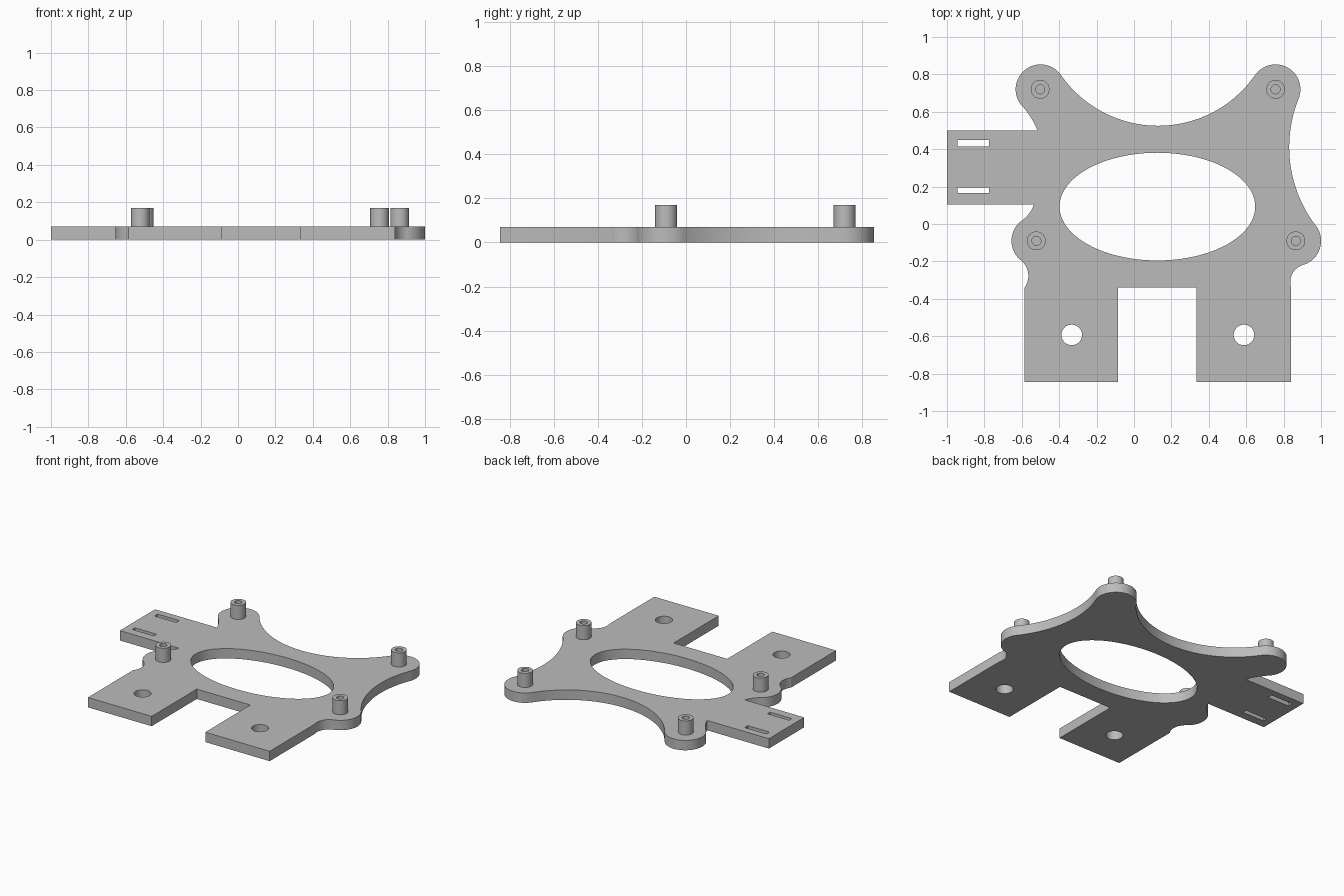
import bpy
import bmesh
import math
from mathutils import Vector

PLATE_TOP = 0.07
POST_TOP = 0.17

cube = bpy.data.objects.get("Cube")
if cube:
    bpy.data.objects.remove(cube, do_unlink=True)

grey = bpy.data.materials.new("plain_grey")
grey.use_nodes = True
colour = (0.5, 0.5, 0.5, 1)
grey.diffuse_color = colour
grey.node_tree.nodes["Principled BSDF"].inputs["Base Color"].default_value = colour


def arc_through(a, m, b, steps=28):
    """Points on the circular arc from a through m to b, leaving out a."""
    a, m, b = Vector(a), Vector(m), Vector(b)
    u, v = m - a, b - a
    d = 2 * u.cross(v)
    centre = a + Vector((v.y * u.dot(u) - u.y * v.dot(v),
                         u.x * v.dot(v) - v.x * u.dot(u))) / d
    turn = math.tau if d > 0 else -math.tau
    start, end = a - centre, b - centre
    sweep = (math.atan2(end.y, end.x) - math.atan2(start.y, start.x)) % turn
    points = []
    for i in range(1, steps + 1):
        angle = math.atan2(start.y, start.x) + sweep * i / steps
        points.append(centre + start.length * Vector((math.cos(angle), math.sin(angle))))
    return points


def ellipse(x, y, rx, ry, steps=48):
    angles = [math.tau * i / steps for i in range(steps)]
    return [(x + rx * math.cos(t), y + ry * math.sin(t)) for t in angles]


def slot(x0, x1, y0, y1):
    return [(x0, y0), (x1, y0), (x1, y1), (x0, y1)]


def extrude_profile(name, loops, bottom, top):
    """Fill the first loop, with the others as holes, and give it thickness."""
    bm = bmesh.new()
    edges = []
    for loop in loops:
        verts = [bm.verts.new((p[0], p[1], bottom)) for p in loop]
        edges += [bm.edges.new((v, verts[i - 1])) for i, v in enumerate(verts)]
    bmesh.ops.triangle_fill(bm, use_beauty=True, edges=edges)
    result = bmesh.ops.extrude_face_region(bm, geom=bm.faces[:], use_keep_orig=True)
    raised = [g for g in result["geom"] if isinstance(g, bmesh.types.BMVert)]
    bmesh.ops.translate(bm, verts=raised, vec=(0, 0, top - bottom))
    bmesh.ops.recalc_face_normals(bm, faces=bm.faces[:])
    mesh = bpy.data.meshes.new(name)
    bm.to_mesh(mesh)
    bm.free()
    mesh.materials.append(grey)
    obj = bpy.data.objects.new(name, mesh)
    bpy.context.collection.objects.link(obj)
    bpy.ops.object.select_all(action="DESELECT")
    obj.select_set(True)
    bpy.context.view_layer.objects.active = obj
    bpy.ops.object.shade_smooth_by_angle(angle=math.radians(30))
    return obj


# Plate outline: one point is a straight edge, two are an arc (middle, end)
path = [
    # front legs
    [(-0.585, -0.845)], [(-0.085, -0.845)], [(-0.085, -0.34)], [(0.335, -0.34)],
    [(0.335, -0.845)], [(0.84, -0.845)], [(0.84, -0.34)],
    # left side lobes
    [(0.85, -0.26), (0.91, -0.217)], [(1.0, -0.09), (0.965, 0.0)],
    [(0.83, 0.4), (0.88, 0.67)], [(0.851, 0.814), (0.65, 0.8)],
    # back curve and right back lobe
    [(0.125, 0.525), (-0.393, 0.8)], [(-0.594, 0.814), (-0.61, 0.645)],
    [(-0.555, 0.575), (-0.515, 0.5)],
    # side tab
    [(-1, 0.5)], [(-1, 0.105)], [(-0.535, 0.105)],
    # right front lobe
    [(-0.56, 0.057), (-0.6, 0.018)], [(-0.655, -0.09), (-0.6, -0.198)],
    [(-0.565, -0.275), (-0.585, -0.34)],
]
outline = []
for step in path:
    outline += step if len(step) == 1 else arc_through(outline[-1], *step)

# Plate with central opening, leg holes and tab slots
openings = [
    ellipse(0.125, 0.093, 0.523, 0.288, 96),
    ellipse(-0.333, -0.593, 0.055, 0.055),
    ellipse(0.588, -0.593, 0.055, 0.055),
    slot(-0.945, -0.775, 0.415, 0.45),
    slot(-0.945, -0.775, 0.165, 0.195),
]
extrude_profile("mounting_plate", [outline] + openings, 0, PLATE_TOP)

# Hollow standoff posts
posts = {
    "back_right_post": (-0.502, 0.72),
    "back_left_post": (0.757, 0.72),
    "front_right_post": (-0.522, -0.09),
    "front_left_post": (0.865, -0.09),
}
for name, (x, y) in posts.items():
    rings = [ellipse(x, y, r, r) for r in (0.05, 0.024)]
    extrude_profile(name, rings, PLATE_TOP, POST_TOP)
